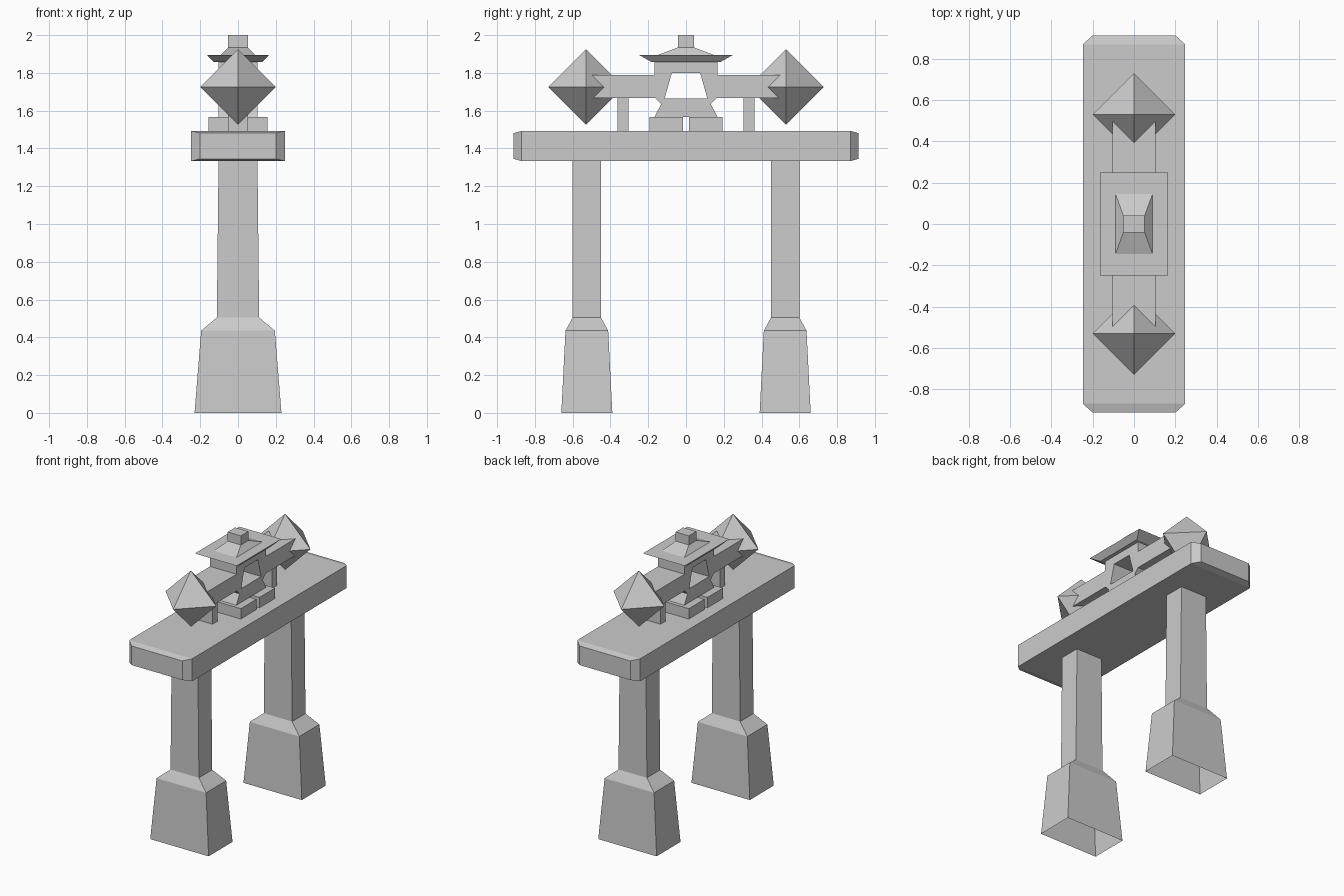
import bpy, bmesh
from mathutils import Matrix

if "Cube" in bpy.data.objects:
    bpy.data.objects.remove(bpy.data.objects["Cube"])


def finish(name, bm, mirror=False):
    bmesh.ops.recalc_face_normals(bm, faces=bm.faces)
    me = bpy.data.meshes.new(name)
    bm.to_mesh(me)
    bm.free()
    ob = bpy.data.objects.new(name, me)
    bpy.context.collection.objects.link(ob)
    if mirror:
        m = ob.modifiers.new("mirror", 'MIRROR')
        m.use_axis = (False, True, False)
    return ob


def loft(name, rings, y=0.0, caps=True, matrix=None, mirror=False):
    """Stack rectangles given as (half x, half y, z)."""
    bm = bmesh.new()
    loops = [[bm.verts.new((sx * hx, y + sy * hy, z))
              for sx, sy in ((-1, -1), (1, -1), (1, 1), (-1, 1))]
             for hx, hy, z in rings]
    for a, b in zip(loops, loops[1:]):
        for i in range(4):
            j = (i + 1) % 4
            bm.faces.new((a[i], a[j], b[j], b[i]))
    if caps:
        bm.faces.new(loops[0])
        bm.faces.new(loops[-1])
    if matrix:
        bm.transform(matrix)
    return finish(name, bm, mirror)


def box(name, hx, y0, y1, z0, z1):
    """Box on the +y side, mirrored to -y."""
    return loft(name, [(hx, (y1 - y0) / 2, z0), (hx, (y1 - y0) / 2, z1)],
                y=(y0 + y1) / 2, mirror=True)


# Legs with flared feet, open underneath
loft("legs", [(0.23, 0.135, 0), (0.195, 0.113, 0.435),
              (0.112, 0.075, 0.505), (0.103, 0.075, 1.335)],
     y=0.525, caps=False, mirror=True)

# Long beam with chamfered ends, lofted along y
loft("beam", [(0.2, 0.068, -0.913), (0.248, 0.08, -0.87),
              (0.248, 0.08, 0.87), (0.2, 0.068, 0.913)],
     matrix=Matrix.Translation((0, 0, 1.413)) @ Matrix.Rotation(1.5707963, 4, 'X'))

# Split plinth, posts and arms
box("plinth_blocks", 0.157, 0.017, 0.193, 1.49, 1.567)
box("arm_posts", 0.053, 0.305, 0.362, 1.49, 1.67)
box("arms", 0.104, 0.16, 0.53, 1.668, 1.788)

# Octahedral arm ends
bm = bmesh.new()
r, c = 0.2, (0, 0.53, 1.725)
pts = [bm.verts.new((c[0] + dx * r, c[1] + dy * r, c[2] + dz * r))
       for dx, dy, dz in ((1, 0, 0), (0, 1, 0), (-1, 0, 0), (0, -1, 0), (0, 0, 1), (0, 0, -1))]
for i in range(4):
    for tip in (4, 5):
        bm.faces.new((pts[i], pts[(i + 1) % 4], pts[tip]))
finish("octahedron_ends", bm, mirror=True)

# Lantern body: half profile with window, extruded in x and mirrored
prof = [(0, 1.567), (0.167, 1.567), (0.131, 1.635), (0.166, 1.67), (0.166, 1.86),
        (0, 1.86), (0, 1.80), (0.075, 1.80), (0.113, 1.665), (0, 1.665)]
bm = bmesh.new()
left, right = [[bm.verts.new((x, y, z)) for y, z in prof] for x in (-0.104, 0.104)]
bm.faces.new(left)
bm.faces.new(right)
for i in range(len(prof)):
    j = (i + 1) % len(prof)
    if prof[i][0] or prof[j][0]:
        bm.faces.new((left[i], left[j], right[j], right[i]))
finish("lantern_body", bm, mirror=True)

# Roof: flared eave, low hip and square finial
loft("lantern_roof", [(0.13, 0.183, 1.858), (0.165, 0.25, 1.896), (0.09, 0.146, 1.896),
                      (0.052, 0.042, 1.935), (0.052, 0.042, 2.0)])
